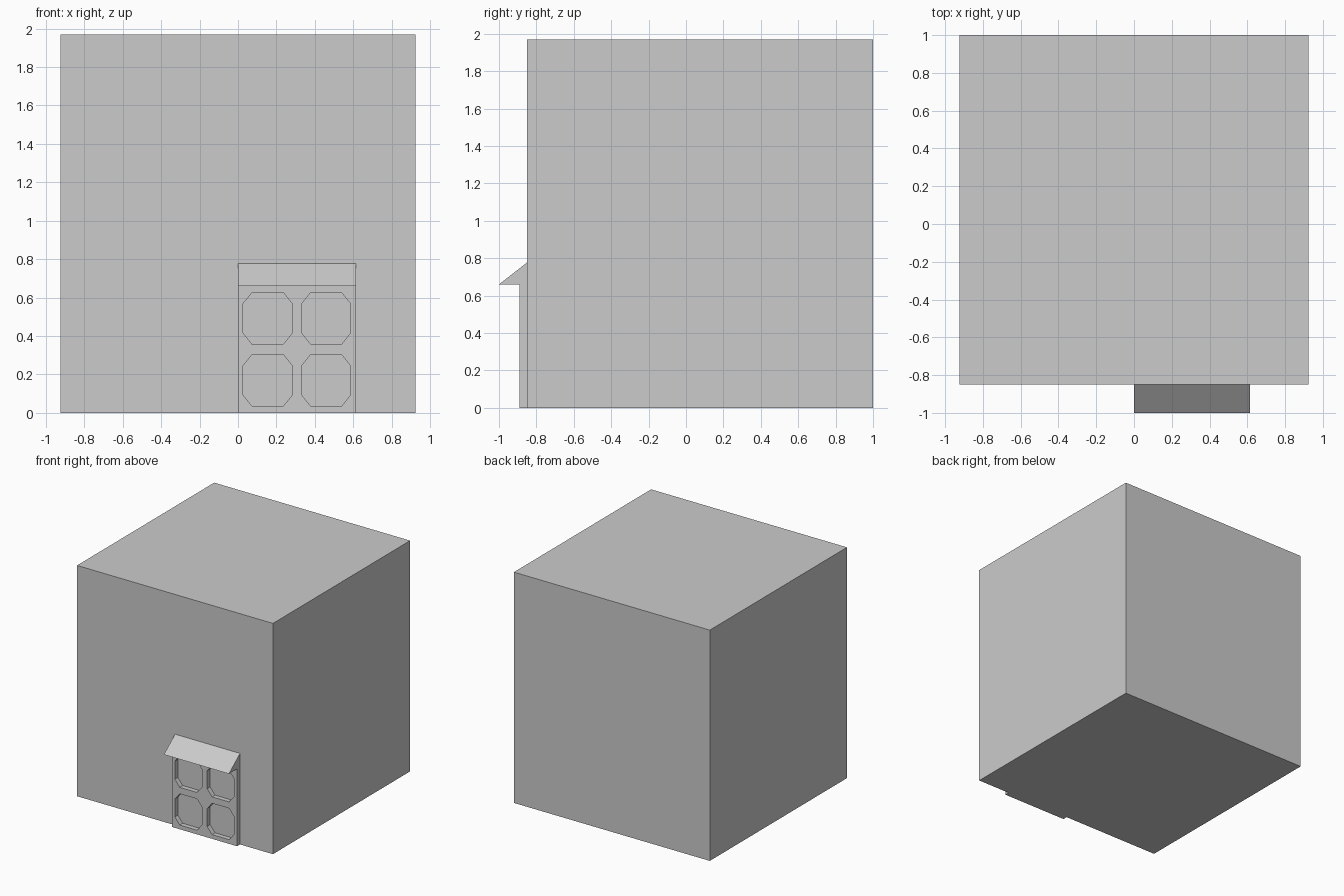
import bpy, bmesh
from mathutils import Matrix

if "Cube" in bpy.data.objects:
    bpy.data.objects.remove(bpy.data.objects["Cube"])

WALL_Y = -0.85          # front face of the main block
X0, X1 = 0.0, 0.614     # entrance left and right
DOOR_H, DOOR_D = 0.66, 0.04


def mesh_object(name, bm):
    bmesh.ops.recalc_face_normals(bm, faces=bm.faces)
    me = bpy.data.meshes.new(name)
    bm.to_mesh(me)
    bm.free()
    ob = bpy.data.objects.new(name, me)
    bpy.context.collection.objects.link(ob)
    return ob


# Main building block
bm = bmesh.new()
bmesh.ops.create_cube(bm, size=1, matrix=Matrix.Translation((0, 0.075, 0.985))
                      @ Matrix.Diagonal((1.85, 1.85, 1.97, 1)))
mesh_object("building_block", bm)

# Sloped canopy: triangular profile extruded sideways
bm = bmesh.new()
profile = [(-1.0, DOOR_H), (WALL_Y, DOOR_H), (WALL_Y, 0.777)]
face = bm.faces.new([bm.verts.new((X0, y, z)) for y, z in profile])
ext = bmesh.ops.extrude_face_region(bm, geom=[face])["geom"]
bmesh.ops.translate(bm, vec=(X1 - X0, 0, 0),
                    verts=[v for v in ext if isinstance(v, bmesh.types.BMVert)])
mesh_object("door_canopy", bm)

# Door slab: filled outline with four octagonal panel openings
curve = bpy.data.curves.new("door_outline", "CURVE")
curve.dimensions = "2D"
curve.fill_mode = "BOTH"
curve.extrude = DOOR_D / 2


def add_loop(points):
    s = curve.splines.new("POLY")
    s.points.add(len(points) - 1)
    for p, (x, z) in zip(s.points, points):
        p.co = (x, z, 0, 1)
    s.use_cyclic_u = True


def octagon(a, b, c, d, cx=0.046, cz=0.057):
    return [(a + cx, c), (b - cx, c), (b, c + cz), (b, d - cz),
            (b - cx, d), (a + cx, d), (a, d - cz), (a, c + cz)]


add_loop([(X0, 0), (X1, 0), (X1, DOOR_H), (X0, DOOR_H)])
for a, b in ((0.027, 0.282), (0.332, 0.585)):
    for c, d in ((0.036, 0.303), (0.358, 0.626)):
        add_loop(octagon(a, b, c, d))

temp = bpy.data.objects.new("door_curve", curve)
bpy.context.collection.objects.link(temp)
bpy.context.view_layer.update()
dg = bpy.context.evaluated_depsgraph_get()
bm = bmesh.new()
bm.from_mesh(bpy.data.meshes.new_from_object(temp.evaluated_get(dg)))
bpy.data.objects.remove(temp)
bmesh.ops.remove_doubles(bm, verts=bm.verts, dist=1e-5)
# Stand the slab upright against the wall
bm.transform(Matrix.Translation((0, WALL_Y - DOOR_D / 2, 0))
             @ Matrix.Rotation(1.5707963, 4, "X"))
for f in bm.faces:
    f.smooth = False
mesh_object("panel_door", bm)
